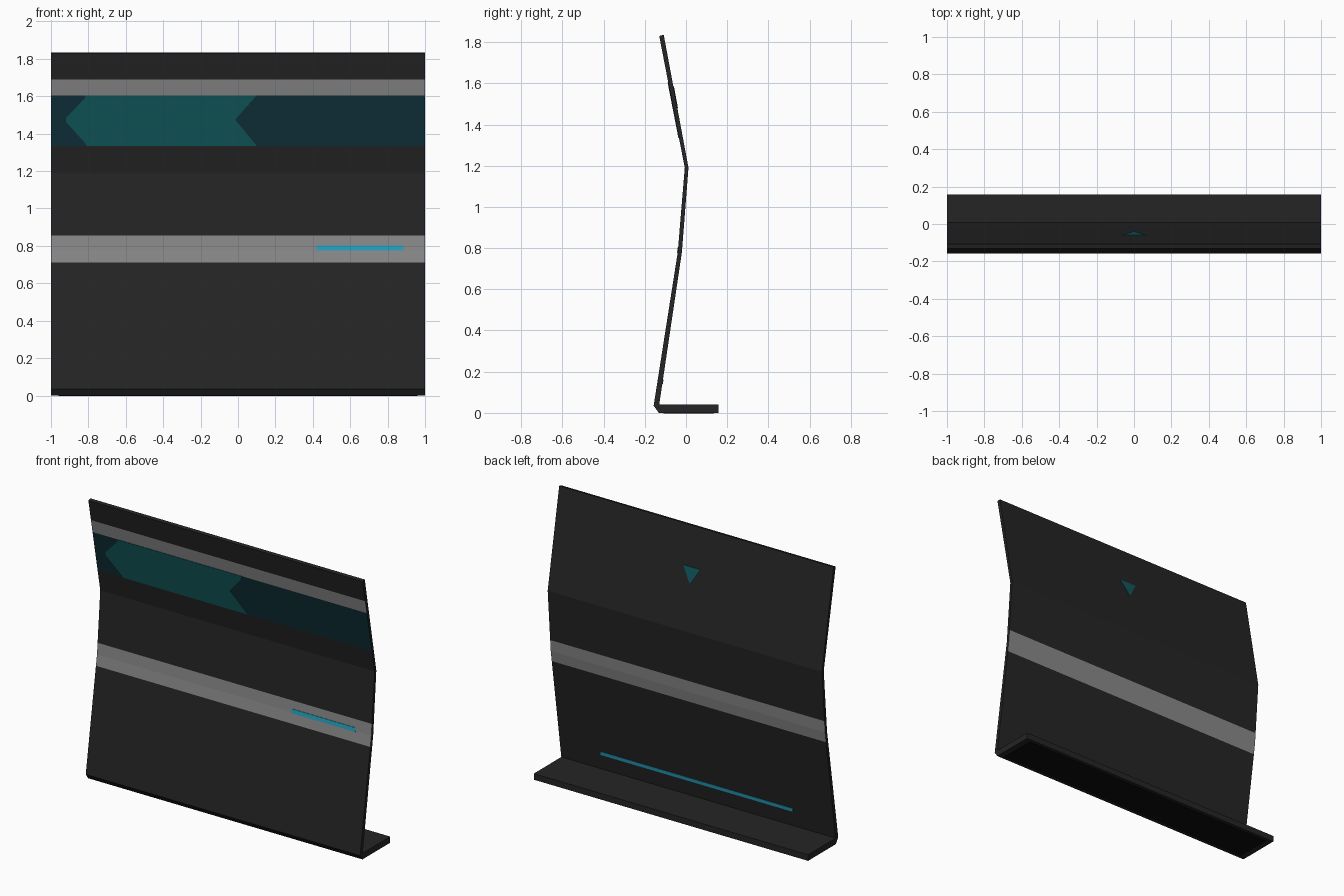
import bpy
import bmesh

cube = bpy.data.objects.get("Cube")
if cube:
    bpy.data.objects.remove(cube, do_unlink=True)


def material(name, rgb):
    m = bpy.data.materials.new(name)
    m.use_nodes = True
    m.diffuse_color = (*rgb, 1)
    m.node_tree.nodes["Principled BSDF"].inputs["Base Color"].default_value = (*rgb, 1)
    return m


charcoal = material("charcoal", (0.018, 0.018, 0.018))
grey = material("grey", (0.25, 0.25, 0.25))
deep_teal = material("deep teal", (0.005, 0.029, 0.042))
teal = material("teal", (0.006, 0.098, 0.105))
cyan = material("cyan", (0.018, 0.36, 0.52))
black = material("black", (0.004, 0.004, 0.004))

# Bent sheet outlines as (y, z), bottom to top
FRONT = [(-0.157, 0.035), (-0.04, 0.78), (-0.006, 1.19), (-0.13, 1.83)]
BACK = [(-0.13, 0.04), (-0.02, 0.78), (0.012, 1.19), (-0.108, 1.835)]
GREY_BAND = (0.71, 0.855)
TEAL_BAND = (1.335, 1.605)
TRIM_BAND = (1.605, 1.69)


def surface_y(line, z):
    for (y0, z0), (y1, z1) in zip(line, line[1:]):
        if z <= z1 or (y1, z1) == line[-1]:
            return y0 + (y1 - y0) * (z - z0) / (z1 - z0)


def split(line, heights):
    """Add the band edges to an outline."""
    extra = [(surface_y(line, z), z) for z in heights]
    return sorted(line + extra, key=lambda p: p[1])


def new_object(name, bm, mats):
    bmesh.ops.recalc_face_normals(bm, faces=bm.faces[:])
    mesh = bpy.data.meshes.new(name)
    bm.to_mesh(mesh)
    bm.free()
    for m in mats:
        mesh.materials.append(m)
    obj = bpy.data.objects.new(name, mesh)
    bpy.context.collection.objects.link(obj)
    return obj


def prism(name, points, shift, mats):
    """Extrude a polygon along a vector."""
    bm = bmesh.new()
    face = bm.faces.new([bm.verts.new(p) for p in points])
    out = bmesh.ops.extrude_face_region(bm, geom=[face], use_keep_orig=True)
    verts = [v for v in out["geom"] if isinstance(v, bmesh.types.BMVert)]
    bmesh.ops.translate(bm, vec=shift, verts=verts)
    return new_object(name, bm, mats)


def plate(name, line, outline, mat):
    """Thin inlay lying on the front or back of the sheet."""
    points = [(x, surface_y(line, z) - 0.003, z) for x, z in outline]
    return prism(name, points, (0, 0.006, 0), [mat])


def bar(x0, x1, z0, z1):
    return [(x0, z0), (x1, z0), (x1, z1), (x0, z1)]


# Bent panel with its foot, in one profile
front = split(FRONT, sorted({*GREY_BAND, *TEAL_BAND, *TRIM_BAND}))
back = split(BACK, GREY_BAND)
foot = [(0.157, 0.04), (0.157, 0), (-0.132, 0)]
profile = front + back[::-1] + foot
panel = prism("bent_panel", [(-1, y, z) for y, z in profile], (2, 0, 0),
              [charcoal, grey, deep_teal])

# Colour bands by height and facing
for face in panel.data.polygons:
    z, n = face.center.z, face.normal
    if abs(n.x) > 0.5:
        continue
    if GREY_BAND[0] < z < GREY_BAND[1]:
        face.material_index = 1
    elif n.y < 0 and TRIM_BAND[0] < z < TRIM_BAND[1]:
        face.material_index = 1
    elif n.y < 0 and TEAL_BAND[0] < z < TEAL_BAND[1]:
        face.material_index = 2

# Front inlays
chevron = [(-0.81, 1.335), (0.1, 1.335), (-0.015, 1.475), (0.1, 1.605),
           (-0.815, 1.605), (-0.82, 1.587), (-0.92, 1.485), (-0.92, 1.463),
           (-0.82, 1.352)]
plate("front_chevron", FRONT, chevron, teal)
plate("front_light_bar", FRONT, bar(0.42, 0.885, 0.775, 0.802), cyan)

# Back inlays
plate("back_triangle", BACK, [(-0.062, 1.585), (0.062, 1.585), (0, 1.48)], teal)
plate("back_light_bar", BACK, bar(-0.7, 0.7, 0.14, 0.163), cyan)

# Pad under the foot
pad = [(-0.96, -0.11, 0), (0.96, -0.11, 0), (0.96, 0.135, 0), (-0.96, 0.135, 0)]
under = prism("foot_pad", pad, (0, 0, 0.004), [black])
under.location.z = -0.002
